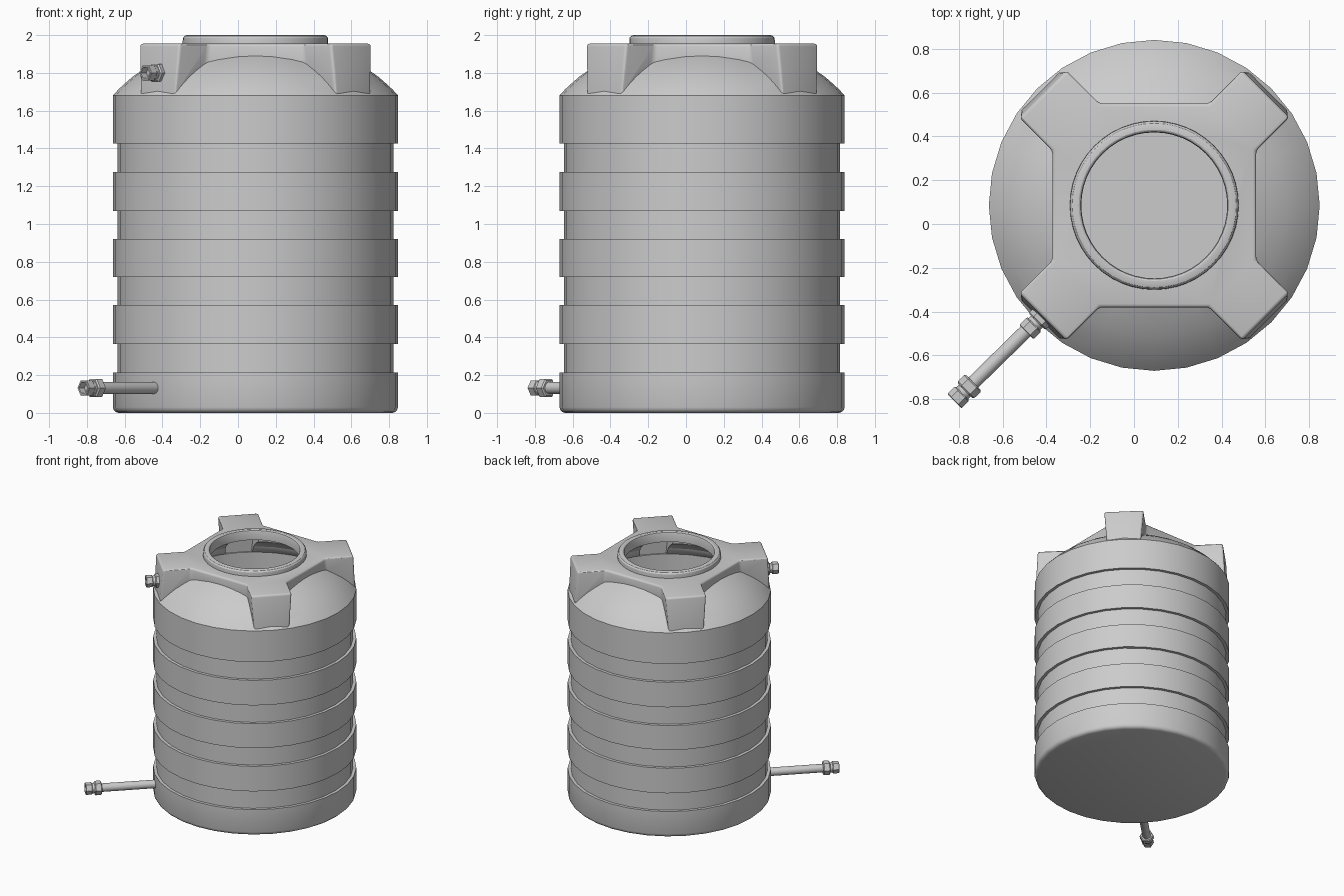
import bpy, bmesh
from math import sin, cos, pi, radians
from mathutils import Matrix, Vector

if "Cube" in bpy.data.objects:
    bpy.data.objects.remove(bpy.data.objects["Cube"])

CX, CY = 0.0925, 0.085
R2 = 2 ** 0.5


def finish(name, bm, matrix):
    bm.transform(matrix)
    bmesh.ops.recalc_face_normals(bm, faces=bm.faces)
    me = bpy.data.meshes.new(name)
    bm.to_mesh(me)
    bm.free()
    ob = bpy.data.objects.new(name, me)
    bpy.context.collection.objects.link(ob)
    return ob


def skin(name, rings, closed=False, matrix=Matrix.Translation((CX, CY, 0))):
    """Join rings of points; close the loop or cap both ends."""
    bm = bmesh.new()
    vs = [[bm.verts.new(p) for p in ring] for ring in rings]
    n = len(vs[0])
    pairs = list(zip(vs, vs[1:])) + ([(vs[-1], vs[0])] if closed else [])
    for a, b in pairs:
        for i in range(n):
            j = (i + 1) % n
            bm.faces.new((a[i], a[j], b[j], b[i]))
    if not closed:
        bm.faces.new(vs[0])
        bm.faces.new(vs[-1])
    return finish(name, bm, matrix)


def lathe(name, profile, seg, **kw):
    return skin(name, [[(r * cos(2 * pi * i / seg), r * sin(2 * pi * i / seg), z)
                        for i in range(seg)] for r, z in profile], **kw)


def activate(ob):
    bpy.ops.object.select_all(action='DESELECT')
    ob.select_set(True)
    bpy.context.view_layer.objects.active = ob


def smooth(ob, angle=30):
    activate(ob)
    bpy.ops.object.shade_smooth_by_angle(angle=radians(angle))


def boolean(ob, tool, op):
    m = ob.modifiers.new(op, 'BOOLEAN')
    m.operation, m.solver, m.object = op, 'EXACT', tool
    activate(ob)
    bpy.ops.object.modifier_apply(modifier=m.name)
    bpy.data.objects.remove(tool)


def cross_outline(h, w, d, z):
    """Square of half size h with four diagonal arms (half width w, reach d)."""
    quad = [(h, h - w * R2), ((d + w) / R2, (d - w) / R2),
            ((d - w) / R2, (d + w) / R2), (h - w * R2, h)]
    pts = []
    for k in range(4):
        c, s = round(cos(k * pi / 2)), round(sin(k * pi / 2))
        pts += [(c * x - s * y, s * x + c * y, z) for x, y in quad]
    return pts


def cross(name, inset, bevel):
    i = inset
    ob = skin(name, [cross_outline(0.465 - i, 0.13 - i, 0.737 - i, 1.65),
                     cross_outline(0.465 - i, 0.153 - i, 0.719 - i, 1.955 - i)])
    if bevel:
        m = ob.modifiers.new('round', 'BEVEL')
        m.width, m.segments, m.limit_method = bevel, 3, 'ANGLE'
        m.angle_limit = radians(40)
        activate(ob)
        bpy.ops.object.modifier_apply(modifier=m.name)
    return ob


# tank body: ribbed wall and dome
dome = [(0.755, 1.68), (0.725, 1.713), (0.69, 1.745), (0.65, 1.78), (0.60, 1.815),
        (0.535, 1.855), (0.465, 1.89), (0.39, 1.917), (0.30, 1.937)]
profile = [(0.725, 0), (0.74, 0.005), (0.75, 0.015), (0.755, 0.03)]
for low, high in ((0.215, 0.365), (0.57, 0.72), (0.92, 1.07), (1.275, 1.425)):
    profile += [(0.755, low), (0.731, low), (0.731, high), (0.755, high)]
tank = lathe('tank_body', profile + dome, 32)
boolean(tank, cross('top_cross', 0, 0.016), 'UNION')

# hollow inside and round opening
cavity = lathe('cavity', [(0.70, 0.03)] + [(r - 0.055 if r > 0.7 else r - 0.03, z - 0.03)
                                           for r, z in dome], 32)
boolean(cavity, cross('cavity_cross', 0.03, 0), 'UNION')
boolean(tank, cavity, 'DIFFERENCE')
boolean(tank, lathe('opening', [(0.34, 1.5), (0.34, 2.1)], 48), 'DIFFERENCE')
smooth(tank)

# raised rim around the opening
smooth(lathe('opening_rim', [(0.333, 1.92), (0.333, 1.985), (0.337, 1.995), (0.345, 2.0),
                             (0.362, 2.0), (0.375, 1.996), (0.383, 1.986), (0.385, 1.972),
                             (0.385, 1.94), (0.36, 1.92)], 48, closed=True))


def pipe(name, angle, z, start, end):
    """Pipe leaving the tank radially, with a hex nut and an open hex end."""
    d = Vector((-cos(radians(angle)), -sin(radians(angle)), 0))
    mat = (Matrix.Translation(Vector((CX, CY, z)) + d * end)
           @ d.to_track_quat('Z', 'Y').to_matrix().to_4x4())
    smooth(lathe(name + '_tube', [(0.032, start - end), (0.032, -0.04)], 20, matrix=mat))
    lathe(name + '_nut', [(0.046, -0.122), (0.054, -0.115), (0.054, -0.075), (0.046, -0.068)],
          6, matrix=mat)
    smooth(lathe(name + '_neck', [(0.038, -0.07), (0.038, -0.04)], 20, matrix=mat))
    lathe(name + '_end', [(0.041, -0.052), (0.046, -0.046), (0.046, -0.004), (0.042, 0),
                          (0.032, 0), (0.032, -0.045)], 6, matrix=mat)


# outlet at the foot and inlet in one arm
pipe('outlet', 44.4, 0.132, 0.71, 1.277)
pipe('inlet', 44.7, 1.80, 0.69, 0.822)
